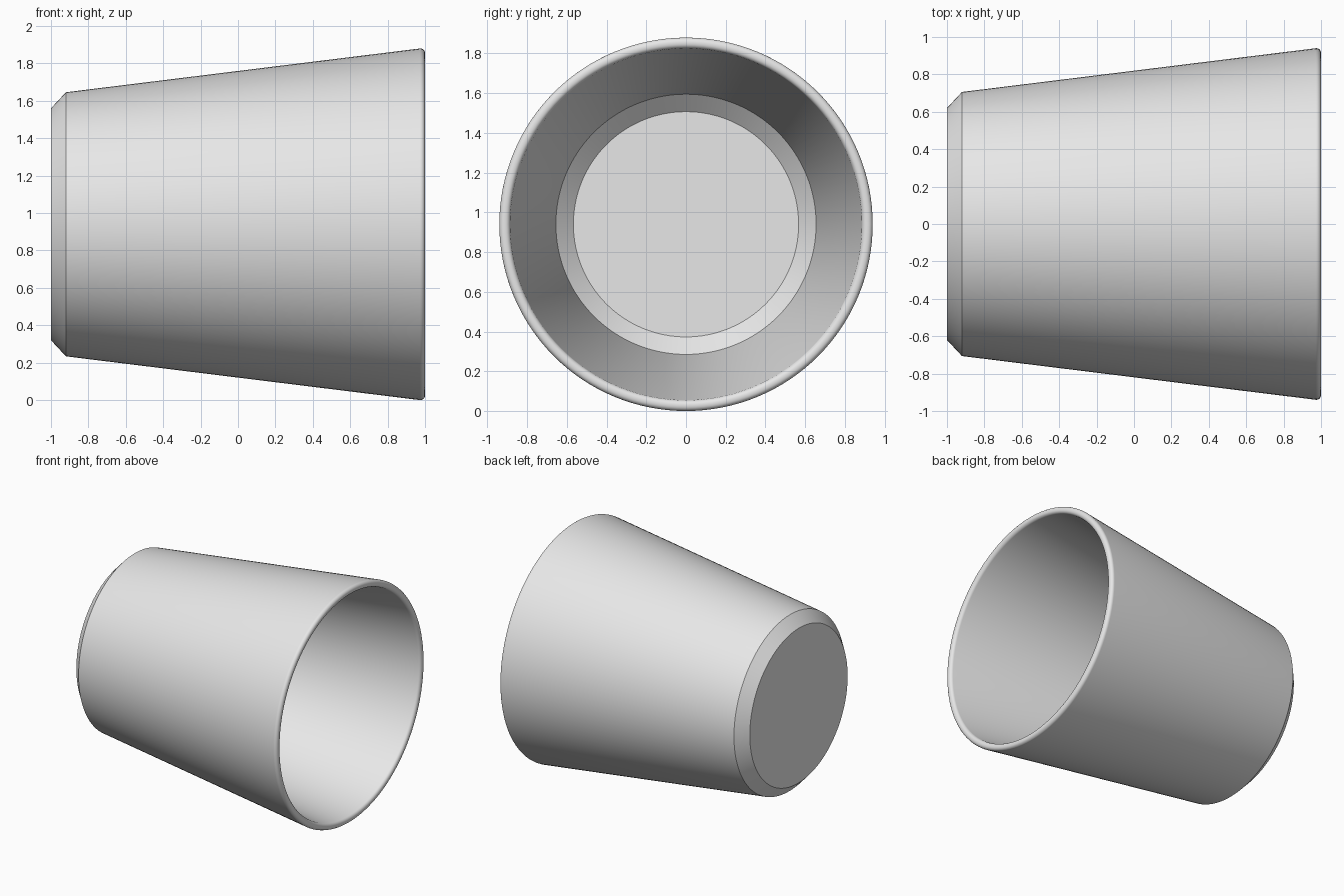
import bpy
import bmesh
from math import sin, cos, pi, radians
from mathutils import Matrix, Vector

cube = bpy.data.objects.get("Cube")
if cube:
    bpy.data.objects.remove(cube, do_unlink=True)

SEGMENTS = 128
RADIUS = 0.94
LIP = 0.025  # rounding of the rim

grey = bpy.data.materials.new("light grey")
grey.use_nodes = True
colour = (0.8, 0.8, 0.8, 1)
grey.diffuse_color = colour
grey.node_tree.nodes["Principled BSDF"].inputs["Base Color"].default_value = colour


def arc(x, r, start, end, steps=6):
    """Rounded corner of the rim, as (x, radius) points."""
    angles = [start + (end - start) * i / steps for i in range(steps + 1)]
    return [(x + LIP * sin(a), r + LIP * cos(a)) for a in angles]


# Cup wall profile along x: base, outer bevel, rounded rim, inner bevel, floor
profile = [(-1, 0), (-1, 0.62), (-0.92, 0.706)]
profile += arc(1 - LIP, RADIUS - LIP, -0.12, pi / 2)
profile += arc(1 - LIP, 0.885 + LIP, pi / 2, pi - 0.12)
profile += [(-0.87, 0.655), (-0.95, 0.567), (-0.95, 0)]

# Revolve the profile around the lying axis
bm = bmesh.new()
verts = [bm.verts.new((x, 0, r)) for x, r in profile]
edges = [bm.edges.new(pair) for pair in zip(verts, verts[1:])]
bmesh.ops.spin(bm, geom=verts + edges, cent=(0, 0, 0), axis=(1, 0, 0),
               angle=2 * pi, steps=SEGMENTS, use_duplicate=False)
bmesh.ops.remove_doubles(bm, verts=bm.verts, dist=0.0001)
bmesh.ops.recalc_face_normals(bm, faces=bm.faces)
bmesh.ops.transform(bm, matrix=Matrix.Translation(Vector((0, 0, RADIUS))), verts=bm.verts)

mesh = bpy.data.meshes.new("cup")
bm.to_mesh(mesh)
bm.free()
mesh.materials.append(grey)
cup = bpy.data.objects.new("cup", mesh)
bpy.context.collection.objects.link(cup)

# Smooth walls with crisp bevel edges
bpy.ops.object.select_all(action="DESELECT")
cup.select_set(True)
bpy.context.view_layer.objects.active = cup
bpy.ops.object.shade_smooth_by_angle(angle=radians(30))
